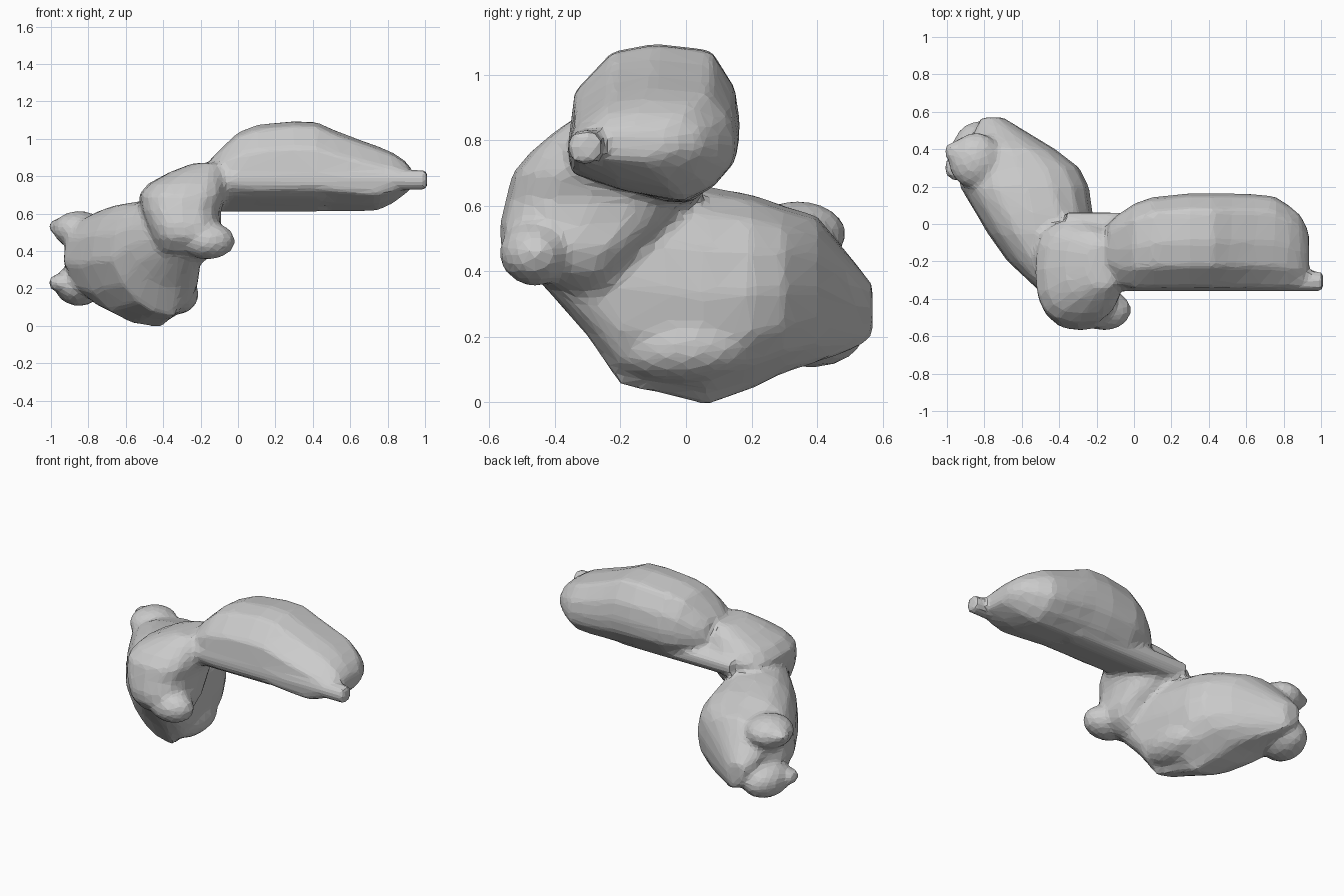
import bpy, bmesh, math
from mathutils import Matrix

if "Cube" in bpy.data.objects:
    bpy.data.objects.remove(bpy.data.objects["Cube"])

bm = bmesh.new()


def loft(rings):
    """Closed skin through a list of point rings."""
    rows = [[bm.verts.new(p) for p in r] for r in rings]
    faces = []
    for lo, hi in zip(rows, rows[1:]):
        n = len(lo)
        for i in range(n):
            faces.append(bm.faces.new((lo[i], lo[(i + 1) % n], hi[(i + 1) % n], hi[i])))
    faces += [bm.faces.new(rows[0]), bm.faces.new(rows[-1])]
    bmesh.ops.recalc_face_normals(bm, faces=faces)


def oval(u0, u1, v0, v1, power=.85, n=16):
    """Rounded-box outline filling the given bounds."""
    pts = []
    for i in range(n):
        c, s = math.cos(i * math.tau / n), math.sin(i * math.tau / n)
        pts.append(((u0 + u1) / 2 + (u1 - u0) / 2 * math.copysign(abs(c) ** power, c),
                    (v0 + v1) / 2 + (v1 - v0) / 2 * math.copysign(abs(s) ** power, s)))
    return pts


def blob(center, radii, rot_z=0):
    m = (Matrix.Translation(center) @ Matrix.Rotation(math.radians(rot_z), 4, 'Z')
         @ Matrix.Diagonal((*radii, 1)))
    bmesh.ops.create_icosphere(bm, subdivisions=3, radius=1, matrix=m)


# Upper lobe: one lopsided profile scaled along x (x, y0, y1, z0, z1)
profile = [(0, .25), (0, .45), (.03, .7), (.25, .95), (.5, 1), (.83, .96), (.97, .72),
           (1, .5), (.98, .32), (.85, .12), (.68, 0), (.3, .1)]
upper = [(-.14, -.27, .0, .70, .90), (-.09, -.33, .05, .67, .95), (0, -.355, .11, .63, 1.035),
         (.1, -.355, .145, .61, 1.075), (.3, -.355, .165, .61, 1.095), (.42, -.355, .165, .61, 1.09),
         (.52, -.355, .165, .61, 1.045), (.65, -.355, .16, .61, .995), (.75, -.355, .15, .615, .96),
         (.83, -.35, .1, .655, .925), (.89, -.345, .05, .7, .885), (.935, -.335, -.04, .74, .83)]
loft([[(x, y0 + u * (y1 - y0), z0 + v * (z1 - z0)) for u, v in profile]
      for x, y0, y1, z0, z1 in upper])

# Keel plate under the lobe, running back into the neck
loft([[(x, -.35, .74), (x, -.3, .69), (x, -.05, .61), (x, .03, .615),
       (x, .06, .66), (x, .06, .71), (x, -.1, .8), (x, -.3, .83)] for x in (-.36, 0, .45)])

# Rod along the front edge of the lobe
loft([[(x, -.308 + .056 * math.cos((a + .5) * math.pi / 4),
        .78 + .058 * math.sin((a + .5) * math.pi / 4)) for a in range(8)]
      for x in (-.25, 1.012)])

# Lower body: rounded sections along y (y, x0, x1, z0, z1), undercut at lower left
lower = [(-.44, -.42, -.2, .36, .6), (-.3, -.57, -.19, .2, .66), (-.2, -.68, -.2, .05, .66),
         (-.05, -.79, -.21, .02, .67), (.06, -.86, -.22, -.01, .66), (.2, -.94, -.24, .04, .635),
         (.3, -.94, -.29, .09, .6), (.4, -.89, -.42, .12, .57), (.49, -.87, -.57, .15, .46),
         (.57, -.84, -.7, .19, .36)]
loft([[(x + (.35 * max(0, .36 - z) if x < (b[0] + b[1]) / 2 else 0), y, z)
       for x, z in oval(*b)] for y, *b in lower])

# Neck and front shoulder: sections along z (z, x0, x1, y0, y1)
shoulder = [(.33, -.36, -.2, -.37, -.22), (.4, -.43, -.11, -.5, -.2), (.47, -.46, -.08, -.565, -.14),
            (.54, -.49, -.09, -.57, -.06), (.62, -.52, -.09, -.55, .0), (.7, -.53, -.06, -.53, .03),
            (.76, -.48, -.06, -.48, .0), (.82, -.37, -.07, -.41, -.04), (.87, -.24, -.09, -.34, -.1)]
loft([[(x, y, z) for x, y in oval(*b, .75)] for z, *b in shoulder])

# Side lump, bottom knob and the two end prongs
blob((-.16, -.46, .455), (.145, .11, .1))
blob((-.33, -.02, .17), (.12, .22, .11))
blob((-.85, .34, .515), (.14, .15, .1), -15)
blob((-.95, .385, .53), (.065, .06, .045))
blob((-.85, .38, .22), (.13, .17, .115), -10)
blob((-.95, .3, .23), (.065, .07, .05))

# Fuse the parts into one faceted skin
me = bpy.data.meshes.new("lobed_body")
bm.to_mesh(me)
bm.free()
body = bpy.data.objects.new("lobed_body", me)
bpy.context.collection.objects.link(body)
r = body.modifiers.new("fuse", 'REMESH')
r.mode = 'VOXEL'
r.voxel_size = .02
s = body.modifiers.new("soften", 'SMOOTH')
s.factor = .5
s.iterations = 4
d = body.modifiers.new("facet", 'DECIMATE')
d.ratio = .12
